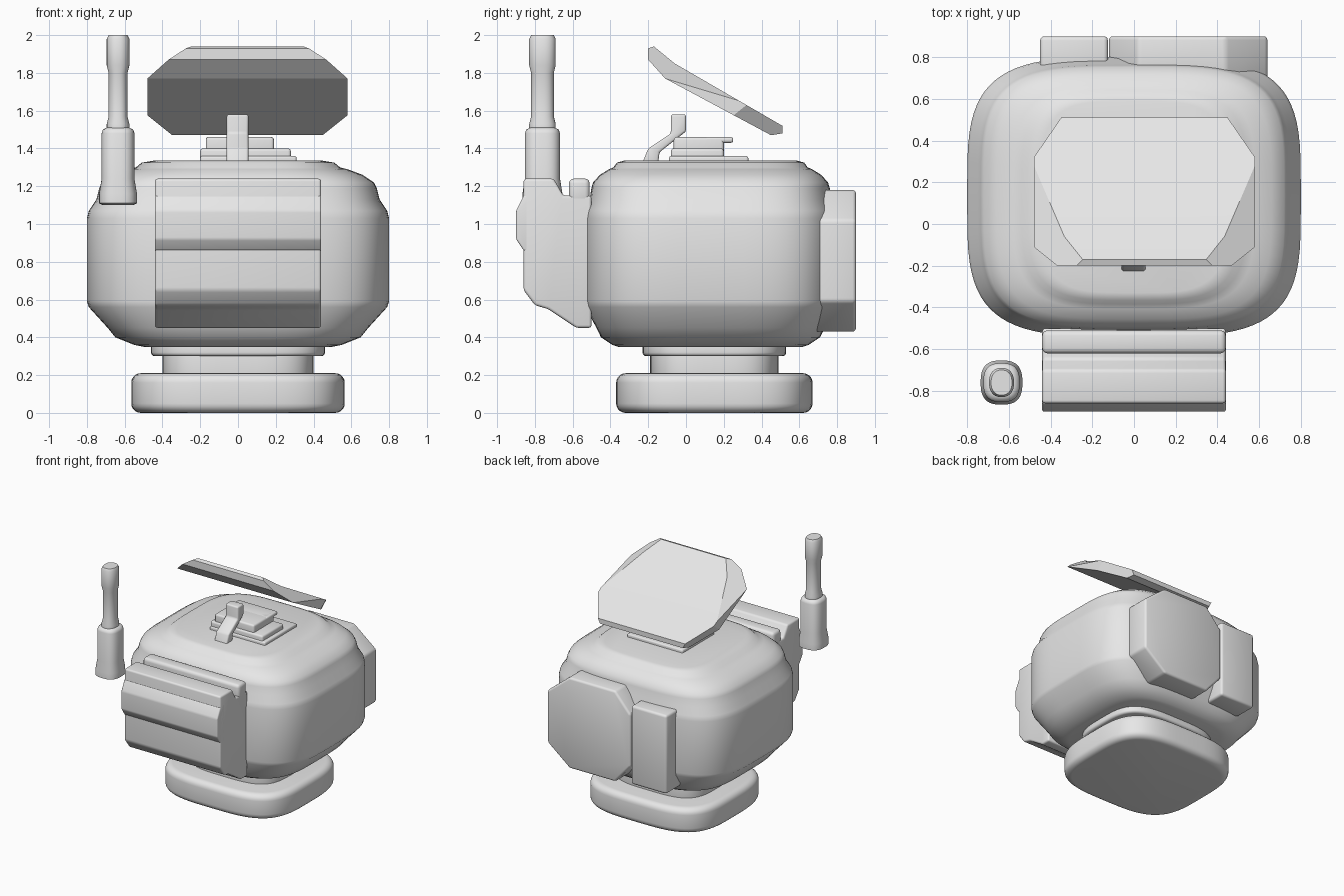
import bpy, bmesh
from math import cos, sin, tau, radians
from mathutils import Vector

cube = bpy.data.objects.get("Cube")
if cube:
    bpy.data.objects.remove(cube, do_unlink=True)

shade = (.8, .8, .8, 1)
grey = bpy.data.materials.new("plain_grey")
grey.use_nodes = True
grey.diffuse_color = shade
grey.node_tree.nodes["Principled BSDF"].inputs["Base Color"].default_value = shade


def finish(name, bm, angle=50):
    bmesh.ops.recalc_face_normals(bm, faces=bm.faces)
    mesh = bpy.data.meshes.new(name)
    bm.to_mesh(mesh)
    bm.free()
    mesh.materials.append(grey)
    mesh.shade_smooth()
    mesh.set_sharp_from_angle(angle=radians(angle))
    bpy.context.collection.objects.link(bpy.data.objects.new(name, mesh))


def bend(value, power):
    size = abs(value) ** (2 / power)
    return size if value >= 0 else -size


def loft(name, centre, half, profile, power, depth_inset=1, segments=80):
    """Stack superellipse rings; each profile entry is (inset, height)."""
    bm = bmesh.new()
    turns = [tau * i / segments for i in range(segments)]
    loops = []
    for inset, z in profile:
        loops.append([bm.verts.new((
            centre[0] + (half[0] - inset) * bend(cos(t), power),
            centre[1] + (half[1] - inset * depth_inset) * bend(sin(t), power), z))
            for t in turns])
    for lower, upper in zip(loops, loops[1:]):
        for i in range(segments):
            bm.faces.new((lower[i - 1], lower[i], upper[i], upper[i - 1]))
    bm.faces.new(loops[0])
    bm.faces.new(loops[-1])
    finish(name, bm)


def soft_block(name, centre, half, bottom, top, rim, power):
    """Superellipse block whose top and bottom rims are quarter rounds."""
    steps = 5
    arc = [tau / 4 * k / steps for k in range(steps + 1)]
    curve = [(rim * (1 - sin(a)), rim * (1 - cos(a))) for a in arc]
    profile = [(inset, bottom + rise) for inset, rise in curve]
    profile += [(inset, top - rise) for inset, rise in reversed(curve)]
    loft(name, centre, half, profile, power)


def prism(points, place, start, end):
    """Extrude a flat outline between two positions along its axis."""
    bm = bmesh.new()
    near = bm.faces.new([bm.verts.new(place(start, u, v)) for u, v in points])
    extruded = bmesh.ops.extrude_face_region(bm, geom=[near], use_keep_orig=True)
    shift = Vector(place(end - start, 0, 0))
    moved = [g for g in extruded["geom"] if isinstance(g, bmesh.types.BMVert)]
    bmesh.ops.translate(bm, verts=moved, vec=shift)
    bmesh.ops.recalc_face_normals(bm, faces=bm.faces)
    return bm


def along_x(t, u, v):
    return (t, u, v)


def along_y(t, u, v):
    return (u, t, v)


def rounded_prism(name, points, place, start, end, width):
    bm = prism(points, place, start, end)
    sharp = [e for e in bm.edges if e.calc_face_angle(0) > .3]
    bmesh.ops.bevel(bm, geom=sharp, offset=width, segments=3, profile=.5,
                    affect='EDGES', clamp_overlap=True)
    finish(name, bm)


def box(name, x, y, z, width):
    outline = [(y[0], z[0]), (y[1], z[0]), (y[1], z[1]), (y[0], z[1])]
    rounded_prism(name, outline, along_x, x[0], x[1], width)


def trimmed_outline(x, z, trims, rise):
    """Rectangle with its corners cut; each side has its own trim width."""
    low, high = z
    outline = []
    for edge, trim in ((x[0], trims[0]), (x[1], -trims[1])):
        side = [(edge + trim, low), (edge, low + rise), (edge, high - rise), (edge + trim, high)]
        outline += side if trim > 0 else side[::-1]
    return outline


# Rounded main housing, drawn in less at front and back than at the sides
loft("body", (0, .13), (.8, .67), [
    (.3, .35), (.25, .36), (.15, .4), (.11, .45), (.01, .56), (0, .59), (0, 1.03),
    (.01, 1.07), (.05, 1.13), (.065, 1.19), (.08, 1.22), (.14, 1.26), (.22, 1.29),
    (.26, 1.3), (.29, 1.325), (.35, 1.335)], 3.8, .6)

# Foot and neck
middle = (0, .15)
soft_block("base", middle, (.565, .52), 0, .21, .05, 3.5)
soft_block("neck", middle, (.4, .34), .18, .32, .01, 3.5)
soft_block("neck_collar", middle, (.46, .38), .3, .37, .02, 3.5)

# Front case: main block, ridge across its face, rail behind the groove
case_x = (-.44, .44)
rounded_prism("front_case", [
    (-.5, .45), (-.58, .45), (-.73, .55), (-.8, .57), (-.86, .65), (-.86, 1.24),
    (-.7, 1.24), (-.65, 1.15), (-.5, 1.15)], along_x, *case_x, .015)
rounded_prism("front_ridge", [
    (-.8, .84), (-.86, .86), (-.9, .92), (-.9, 1.07), (-.86, 1.15), (-.8, 1.17)],
    along_x, *case_x, .01)
box("front_rail", case_x, (-.62, -.51), (1.1, 1.24), .025)

# Rear cover with trimmed corners and the plate beside it
rounded_prism("rear_cover", trimmed_outline((-.12, .64), (.43, 1.18), (.14, .2), .16),
              along_y, .68, .9, .018)
box("rear_plate", (-.45, -.125), (.7, .9), (.45, 1.1), .02)

# Antenna: sleeve flared at its foot, slimmer rod with wider ends
mast = (-.635, -.76)
loft("antenna_sleeve", mast, (.1, .106), [
    (.02, 1.1), (0, 1.11), (0, 1.16), (.013, 1.24), (.013, 1.48), (.02, 1.5),
    (.04, 1.51)], 2.7)
loft("antenna_rod", mast, (.06, .07), [
    (0, 1.5), (0, 1.53), (.01, 1.57), (.01, 1.8), (0, 1.84), (0, 1.98), (.01, 2)], 2.3)

# Stepped bracket on the roof
box("bracket_foot", (-.2, .31), (-.09, .33), (1.3, 1.36), .012)
box("bracket_base", (-.2, .28), (-.08, .2), (1.3, 1.4), .015)
box("bracket_top", (-.17, .19), (-.065, .2), (1.35, 1.46), .015)
box("bracket_lip", (-.17, .19), (.1, .25), (1.43, 1.46), .012)

# Bent support arm
rounded_prism("support_arm", [
    (-.24, 1.3), (-.2, 1.4), (-.08, 1.48), (-.08, 1.58), (0, 1.58), (0, 1.49),
    (-.14, 1.38), (-.15, 1.3)], along_x, -.06, .055, .012)

# Tilted roof panel with a folded front lip
panel = prism([
    (-.2, 1.93), (-.17, 1.94), (-.06, 1.85), (.51, 1.52), (.51, 1.48), (.45, 1.47),
    (-.11, 1.77), (-.2, 1.87)], along_x, -.48, .58)

# Trim the four panel corners with mirrored slanted planes
panel_middle, reach = .05, .53
trims = [((-.11, 1.77), (.65, .3, 1)), ((.32, 1.63), (1, .4, -.5))]
for (y, z), slant in trims:
    for side in (-1, 1):
        cut = bmesh.ops.bisect_plane(
            panel, geom=panel.verts[:] + panel.edges[:] + panel.faces[:],
            plane_co=(panel_middle + side * reach, y, z),
            plane_no=(side * slant[0], slant[1], slant[2]), clear_outer=True)
        rim = [e for e in cut["geom_cut"] if isinstance(e, bmesh.types.BMEdge)]
        bmesh.ops.holes_fill(panel, edges=rim, sides=0)
finish("roof_panel", panel, 15)
